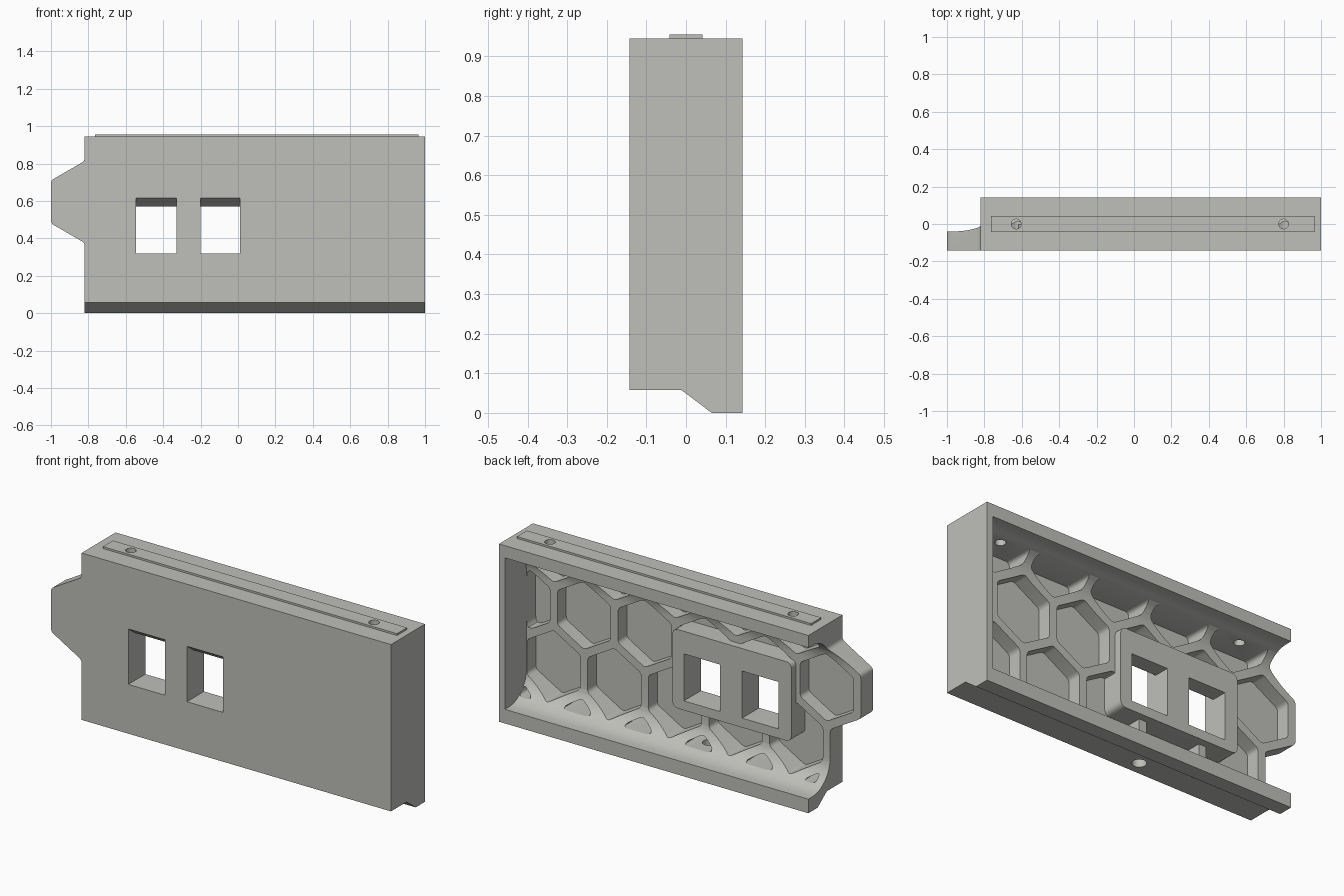
import bpy, bmesh, math
from mathutils import Vector

if "Cube" in bpy.data.objects:
    bpy.data.objects.remove(bpy.data.objects["Cube"])

grey = bpy.data.materials.new("light grey plastic")
grey.diffuse_color = (0.52, 0.52, 0.49, 1)
grey.use_nodes = True
grey.node_tree.nodes["Principled BSDF"].inputs["Base Color"].default_value = grey.diffuse_color


def round_poly(pts, r, n=4):
    """Round every corner of a closed polygon."""
    pts = [p for i, p in enumerate(pts) if math.dist(p, pts[i - 1]) > 1e-4]
    out, count = [], len(pts)
    for i, p in enumerate(pts):
        p = Vector(p)
        a, b = Vector(pts[i - 1]) - p, Vector(pts[(i + 1) % count]) - p
        half = max(a.angle(b) / 2, 0.01)
        d = min(r / math.tan(half), a.length * 0.45, b.length * 0.45)
        s, e = p + a.normalized() * d, p + b.normalized() * d
        for k in range(n + 1):
            t = k / n
            out.append(tuple(s * (1 - t) ** 2 + p * 2 * t * (1 - t) + e * t * t))
    return out


def clip(pts, axis, limit, sign):
    """Keep the part of a polygon where sign * coordinate >= sign * limit."""
    out = []
    for i, q in enumerate(pts):
        p = pts[i - 1]
        dp, dq = sign * (p[axis] - limit), sign * (q[axis] - limit)
        if (dp >= 0) != (dq >= 0):
            t = dp / (dp - dq)
            out.append((p[0] + (q[0] - p[0]) * t, p[1] + (q[1] - p[1]) * t))
        if dq >= 0:
            out.append(q)
    return out


def prism(name, polys, lo, hi, axis):
    """Extrude 2D polygons along an axis (0: y,z  1: x,z  2: x,y)."""
    bm = bmesh.new()
    for poly in polys:
        def place(p, d):
            c = list(p)
            c.insert(axis, d)
            return bm.verts.new(c)
        a = [place(p, lo) for p in poly]
        b = [place(p, hi) for p in poly]
        bm.faces.new(a)
        bm.faces.new(b[::-1])
        for i in range(len(a)):
            bm.faces.new((a[i - 1], b[i - 1], b[i], a[i]))
    bmesh.ops.recalc_face_normals(bm, faces=bm.faces)
    me = bpy.data.meshes.new(name)
    bm.to_mesh(me)
    bm.free()
    me.materials.append(grey)
    ob = bpy.data.objects.new(name, me)
    bpy.context.collection.objects.link(ob)
    return ob


def combine(ob, other, op):
    """Apply a boolean and discard the helper."""
    bpy.context.view_layer.objects.active = ob
    m = ob.modifiers.new(op, 'BOOLEAN')
    m.operation, m.solver, m.object = op, 'EXACT', other
    bpy.ops.object.modifier_apply(modifier=m.name)
    bpy.data.objects.remove(other)


def rect(x0, x1, z0, z1):
    return [(x0, z0), (x1, z0), (x1, z1), (x0, z1)]


def circle(x, y, r, n=24):
    return [(x + r * math.cos(math.tau * i / n), y + r * math.sin(math.tau * i / n)) for i in range(n)]


def hexagon(x, z, apothem):
    r = apothem / math.cos(math.pi / 6)
    return [(x + r * math.sin(math.tau * i / 6), z + r * math.cos(math.tau * i / 6)) for i in range(6)]


FRONT, BACK, RIB, FLOOR = -0.143, 0.143, -0.04, -0.115
TOP, LEFT = 0.945, -0.82

# Channel section: front plate with filleted top and bottom flanges
R = 0.15
outer_low = [(FRONT, 0.058), (-0.012, 0.058), (0.065, 0), (BACK, 0)]
arc = [i * math.pi / 20 for i in range(11)]
low_arc = [(RIB + R - R * math.sin(a), 0.075 + R - R * math.cos(a)) for a in arc]
high_arc = [(y, 0.88 - (z - 0.075)) for y, z in reversed(low_arc)]
section = outer_low + [(BACK, 0.075)] + low_arc + high_arc + [(BACK, 0.88), (BACK, TOP), (FRONT, TOP)]
body = prism("module_body", [section], -1.1, 1, 0)

# Side outline with the half hexagon tab
outline = [(1.1, -0.1), (LEFT, -0.1), (LEFT, 0.376), (-1, 0.48), (-1, 0.71),
           (LEFT, 0.814), (LEFT, 1.1), (1.1, 1.1)]
combine(body, prism("outline_cutter", [round_poly(outline, 0.03)], -0.3, 0.3, 1), 'INTERSECT')

# Closed end wall
wall = prism("end_wall", [outer_low + [(BACK, TOP), (FRONT, TOP)]], 0.965, 1, 0)
combine(body, wall, 'UNION')

# Honeycomb pockets
PITCH, ROW, APO = 0.357, 0.309, 0.157
pockets = []
for row in range(-2, 2):
    for k in range(6):
        cx = -0.8 + PITCH * (k + 0.5 * (row % 2))
        poly = hexagon(cx, 0.595 + row * ROW, APO)
        if row or k:
            poly = clip(poly, 0, -0.777, 1)
        for axis, limit, sign in ((0, 0.965, -1), (1, 0.1, 1), (1, 0.865, -1)):
            poly = clip(poly, axis, limit, sign)
        if len(poly) > 2 and max(p[0] for p in poly) - min(p[0] for p in poly) > 0.06:
            pockets.append(round_poly(poly, 0.03))
combine(body, prism("pocket_cutter", pockets, FLOOR, 0.135, 1), 'DIFFERENCE')

# Socket block with two windows, sloped at the top front
block = prism("socket_block", [round_poly(rect(-0.62, 0.08, 0.27, 0.69), 0.035)], -0.13, 0.0, 1)
combine(body, block, 'UNION')
window = [(-0.2, 0.32), (0.1, 0.32), (0.1, 0.57), (-0.083, 0.57), (FRONT, 0.615), (-0.2, 0.615)]
for x0, x1 in ((-0.545, -0.33), (-0.2, 0.012)):
    combine(body, prism("window_cutter", [window], x0, x1, 0), 'DIFFERENCE')

# Raised strip on top, screw holes above and below
strip = prism("top_strip", [rect(-0.765, 0.965, -0.042, 0.042)], 0.93, 0.955, 2)
combine(body, strip, 'UNION')
for x in (-0.63, 0.8):
    combine(body, prism("hole_cutter", [circle(x, 0, 0.026)], 0.8, 1.1, 2), 'DIFFERENCE')
combine(body, prism("hole_cutter", [circle(-0.09, -0.07, 0.035)], -0.1, 0.18, 2), 'DIFFERENCE')

# Smooth fillets, sharp edges
bpy.ops.object.select_all(action='DESELECT')
body.select_set(True)
bpy.context.view_layer.objects.active = body
bpy.ops.object.shade_smooth_by_angle(angle=math.radians(30))
